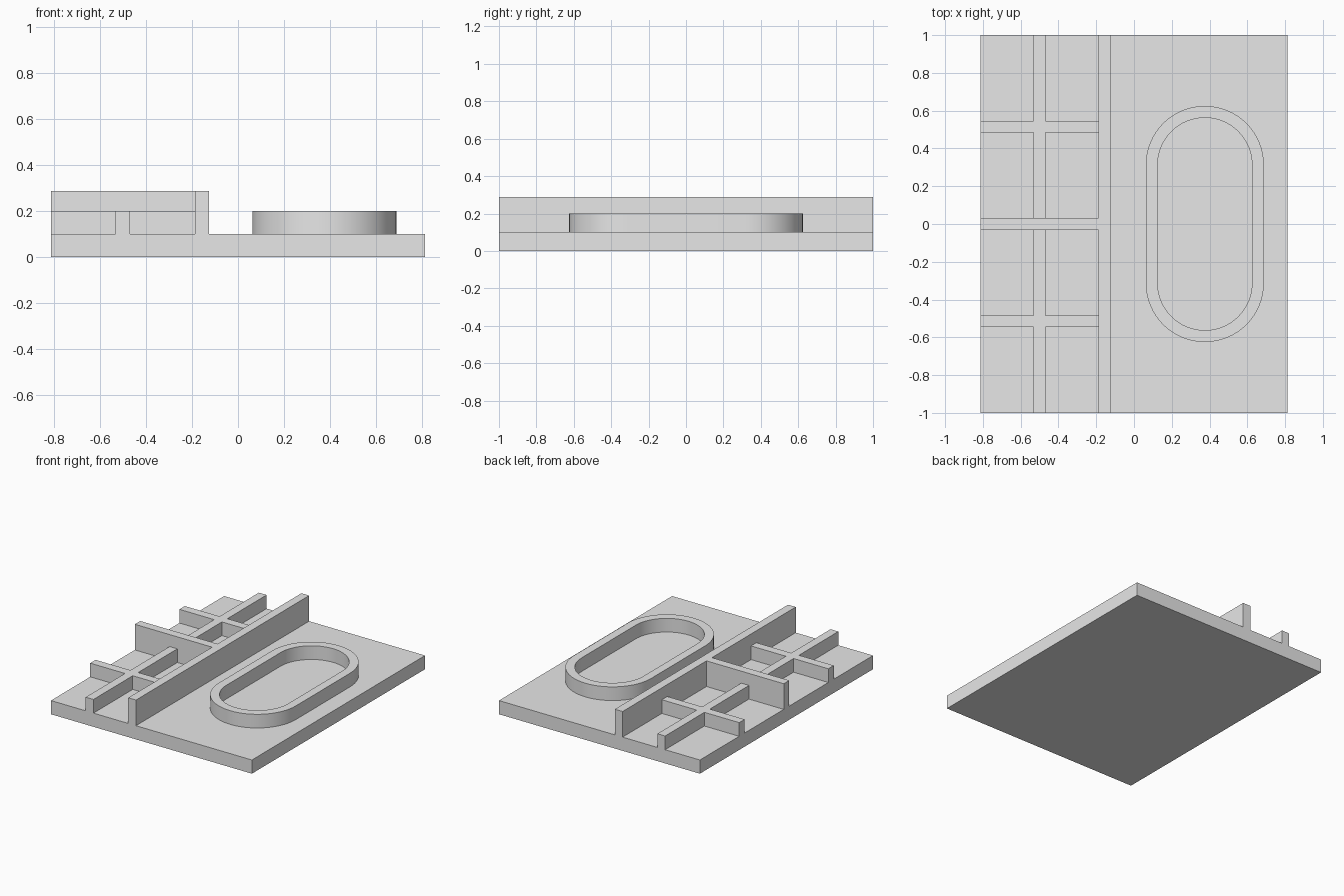
import bpy
import bmesh
from math import pi, cos, sin, radians

cube = bpy.data.objects.get("Cube")
if cube:
    bpy.data.objects.remove(cube, do_unlink=True)

# One plain grey for everything
grey = bpy.data.materials.new("plain_grey")
grey.use_nodes = True
grey.diffuse_color = (0.8, 0.8, 0.8, 1)
grey.node_tree.nodes["Principled BSDF"].inputs["Base Color"].default_value = grey.diffuse_color

HALF_X, HALF_Y = 0.8125, 1.0
FLOOR, LOW, HIGH = 0.1, 0.2, 0.2875
T = 0.0625                      # wall thickness
WALL_X = -0.1875                # outer face of the long wall
RIB_X = -0.5                    # centre of the lengthwise ribs
RIB_Y = 0.515                   # centre of the cross ribs


def add_object(name, bm):
    bmesh.ops.recalc_face_normals(bm, faces=bm.faces)
    mesh = bpy.data.meshes.new(name)
    bm.to_mesh(mesh)
    bm.free()
    mesh.materials.append(grey)
    obj = bpy.data.objects.new(name, mesh)
    bpy.context.collection.objects.link(obj)
    return obj


def box(name, x, y, z):
    """Box spanning the (low, high) pairs on each axis."""
    bm = bmesh.new()
    bmesh.ops.create_cube(bm, size=1)
    for v in bm.verts:
        v.co = [lo + (hi - lo) * (c + 0.5) for c, (lo, hi) in zip(v.co, (x, y, z))]
    return add_object(name, bm)


def stadium(cx, radius, straight, steps=32):
    """Outline of a slot shape lying along y."""
    points = []
    for start, cy in ((0, straight), (pi, -straight)):
        for i in range(steps + 1):
            a = start + pi * i / steps
            points.append((cx + radius * cos(a), cy + radius * sin(a)))
    return points


def ring(name, outer, inner, z0, z1):
    """Raised rim between two outlines with matching points."""
    bm = bmesh.new()
    loops = [[bm.verts.new((x, y, z)) for x, y in line]
             for line, z in ((outer, z0), (outer, z1), (inner, z1), (inner, z0))]
    n = len(outer)
    for a, b in zip(loops, loops[1:] + loops[:1]):
        for i in range(n):
            j = (i + 1) % n
            bm.faces.new((a[i], a[j], b[j], b[i]))
    return add_object(name, bm)


# Base and tall walls
box("base_plate", (-HALF_X, HALF_X), (-HALF_Y, HALF_Y), (0, FLOOR))
box("long_wall", (WALL_X, WALL_X + T), (-HALF_Y, HALF_Y), (FLOOR, HIGH))
box("middle_wall", (-HALF_X, WALL_X), (-T / 2, T / 2), (FLOOR, HIGH))

# Low ribs, crossing in each half
for side, sign in (("back", 1), ("front", -1)):
    near, far = RIB_Y - T / 2, RIB_Y + T / 2
    spans = {"cross_rib": ((-HALF_X, WALL_X), (near, far)),
             "inner_rib": ((RIB_X - T / 2, RIB_X + T / 2), (T / 2, near)),
             "outer_rib": ((RIB_X - T / 2, RIB_X + T / 2), (far, HALF_Y))}
    for part, (x, y) in spans.items():
        box(f"{side}_{part}", x, sorted(sign * c for c in y), (FLOOR, LOW))

# Oval rim
rim = ring("oval_rim", stadium(0.375, 0.3125, 0.3125),
           stadium(0.375, 0.25, 0.3125), FLOOR, LOW)
bpy.ops.object.select_all(action="DESELECT")
rim.select_set(True)
bpy.context.view_layer.objects.active = rim
bpy.ops.object.shade_smooth_by_angle(angle=radians(30))
